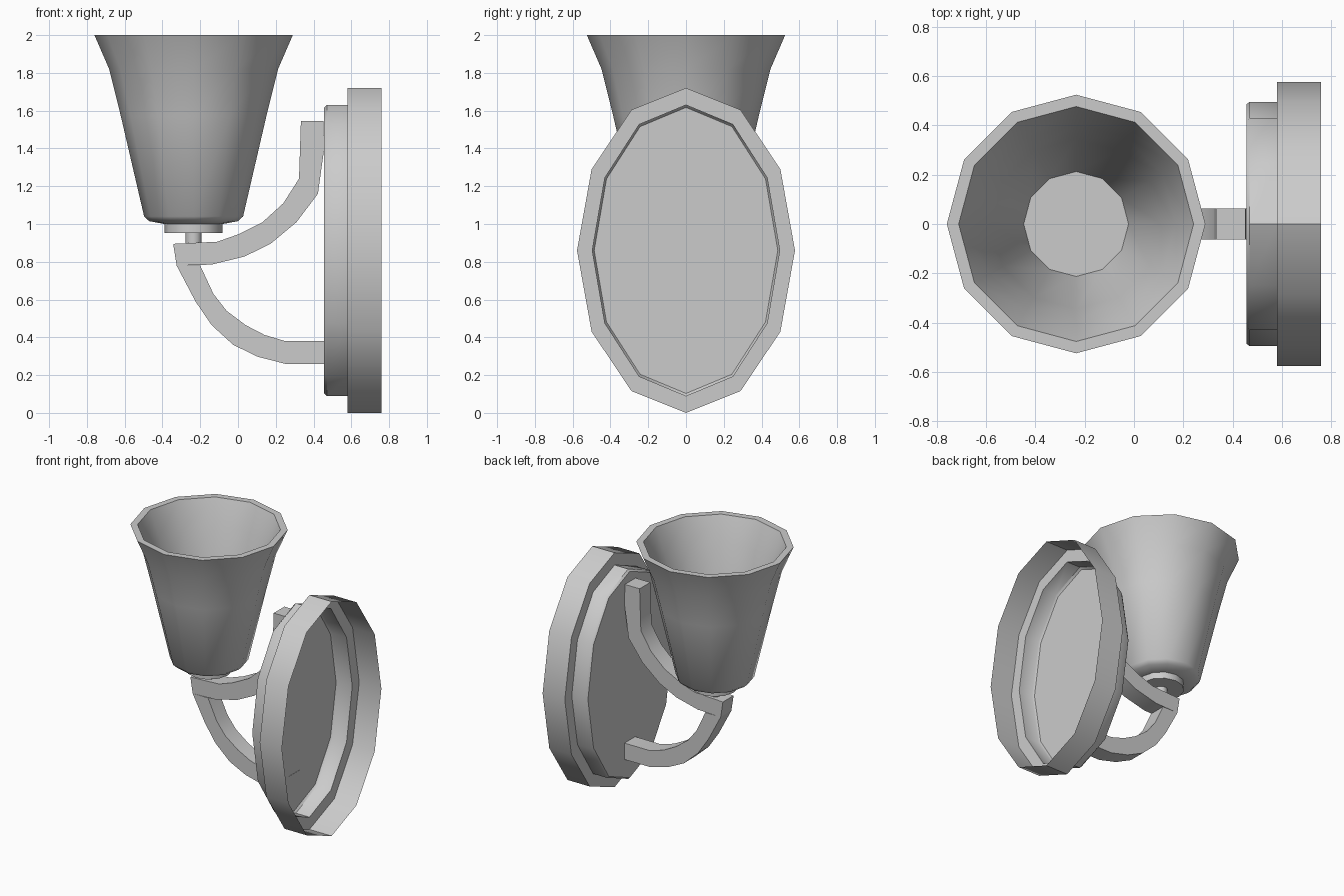
import bpy, bmesh, math

if "Cube" in bpy.data.objects:
    bpy.data.objects.remove(bpy.data.objects["Cube"])


def finish(name, bm, angle=40, recalc=True):
    bmesh.ops.remove_doubles(bm, verts=bm.verts, dist=1e-5)
    if recalc:
        bmesh.ops.recalc_face_normals(bm, faces=bm.faces)
    mesh = bpy.data.meshes.new(name)
    bm.to_mesh(mesh)
    bm.free()
    obj = bpy.data.objects.new(name, mesh)
    bpy.context.collection.objects.link(obj)
    bpy.ops.object.select_all(action='DESELECT')
    obj.select_set(True)
    bpy.context.view_layer.objects.active = obj
    bpy.ops.object.shade_smooth_by_angle(angle=math.radians(angle))
    return obj


def rings(name, loops, cap_start=False, cap_end=False):
    """Skin a list of equal-length point loops."""
    bm = bmesh.new()
    vs = [[bm.verts.new(p) for p in loop] for loop in loops]
    n = len(vs[0])
    for a, b in zip(vs, vs[1:]):
        for i in range(n):
            j = (i + 1) % n
            bm.faces.new((a[i], a[j], b[j], b[i]))
    if cap_start:
        bm.faces.new(vs[0][::-1])
    if cap_end:
        bm.faces.new(vs[-1])
    return finish(name, bm)


ANG = [i * math.tau / 12 for i in range(12)]
CX = -0.235


def lathe(name, profile):
    return rings(name, [[(CX + r * math.cos(a), r * math.sin(a), z) for a in ANG]
                        for r, z in profile], True, True)


def arm(name, lower, upper, half=0.062):
    """Square bar following paired lower / upper edge points in the xz plane."""
    loops = [[(l[0], -half, l[1]), (l[0], half, l[1]),
              (u[0], half, u[1]), (u[0], -half, u[1])] for l, u in zip(lower, upper)]
    return rings(name, loops, True, True)


# Flared twelve-sided glass shade with inner wall and floor
lathe("shade", [(0.155, 1.0), (0.235, 1.015), (0.262, 1.04), (0.385, 1.57), (0.447, 1.82), (0.525, 2.0),
                (0.477, 2.0), (0.405, 1.82), (0.345, 1.57), (0.213, 1.06)])

# Socket collar and stem under the shade
lathe("socket_collar", [(0.153, 0.953), (0.153, 1.005)])
lathe("stem", [(0.043, 0.88), (0.043, 0.96)])

# Upper arm sweeping up the wall plate
arm("upper_arm",
    [(-0.325, 0.78), (-0.14, 0.785), (0.035, 0.828), (0.172, 0.895), (0.31, 1.01),
     (0.423, 1.16), (0.455, 1.39), (0.453, 1.545)],
    [(-0.343, 0.895), (-0.11, 0.906), (0.0, 0.945), (0.13, 1.01), (0.24, 1.11),
     (0.323, 1.24), (0.328, 1.39), (0.333, 1.545)])

# Lower arm curving down to the wall plate
arm("lower_arm",
    [(-0.325, 0.78), (-0.225, 0.59), (-0.14, 0.465), (-0.025, 0.36), (0.105, 0.297),
     (0.25, 0.26), (0.458, 0.26)],
    [(-0.2, 0.78), (-0.13, 0.63), (-0.06, 0.54), (0.04, 0.465), (0.14, 0.413),
     (0.25, 0.38), (0.458, 0.38)])

# Stepped oval wall plate, a shell open at the back
rings("wall_plate", [[(x, ry * math.cos(a), 0.86 + rz * math.sin(a)) for a in ANG]
                     for x, ry, rz in [(0.76, 0.577, 0.86), (0.58, 0.577, 0.86),
                                       (0.58, 0.496, 0.77), (0.47, 0.496, 0.77),
                                       (0.456, 0.486, 0.757)]], cap_end=True)
